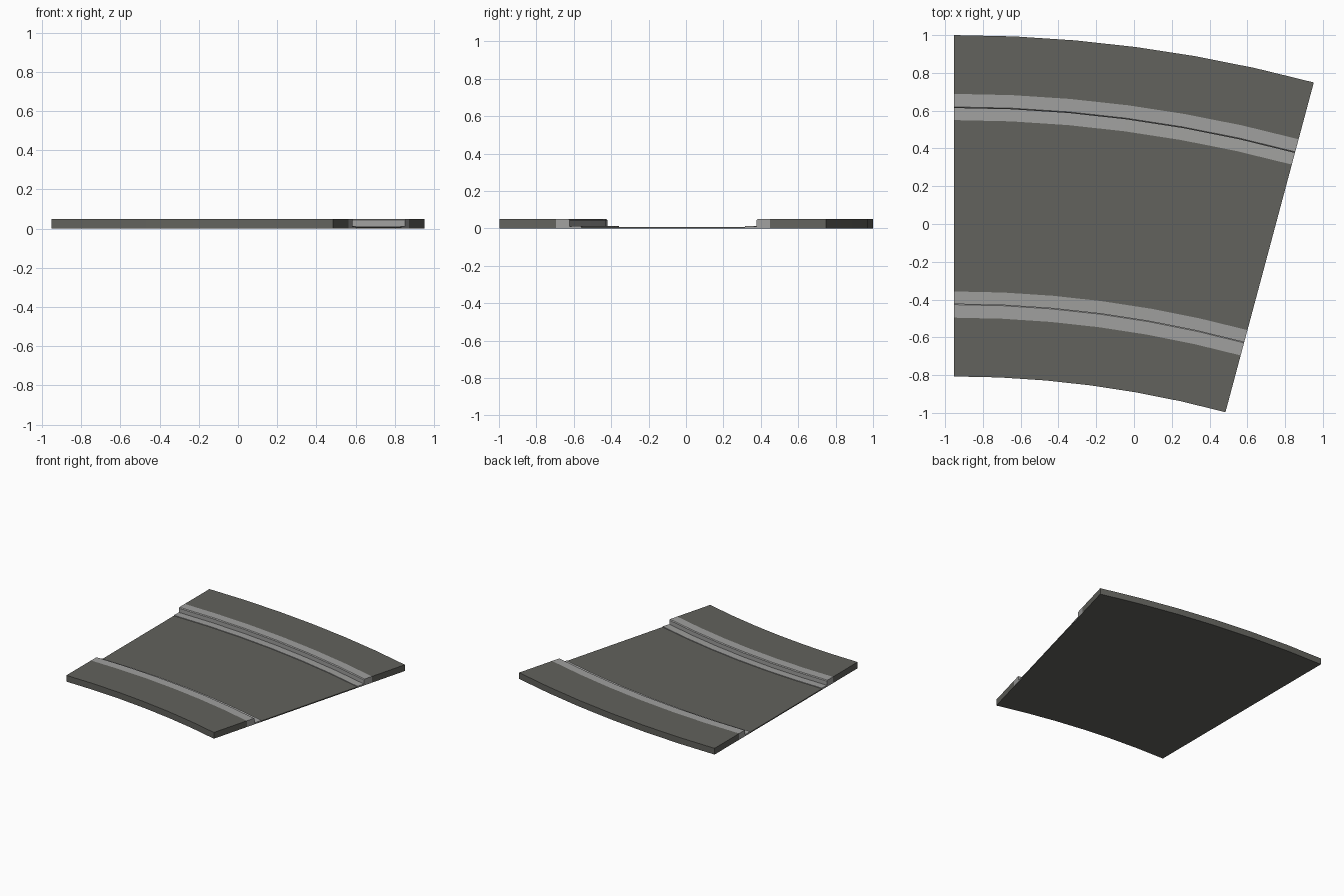
import bpy, bmesh, math

if "Cube" in bpy.data.objects:
    bpy.data.objects.remove(bpy.data.objects["Cube"])

# Shared bend: centre of the curve, total angle and number of segments
CX, CY = -0.953, -6.36
ANGLE, SEGS = math.radians(15), 6
R_OUT, R_IN = 7.36, 5.553
MID = (R_OUT + R_IN) / 2
HALF = (R_OUT - R_IN) / 2


def material(name, rgb):
    m = bpy.data.materials.new(name)
    m.diffuse_color = (*rgb, 1)
    m.use_nodes = True
    m.node_tree.nodes["Principled BSDF"].inputs["Base Color"].default_value = m.diffuse_color
    return m


asphalt = material("dark grey paving", (0.122, 0.122, 0.109))
concrete = material("light grey concrete", (0.352, 0.352, 0.345))


def sweep(name, profile, mat):
    """Sweep a closed (offset from road middle, z) profile round the bend."""
    bm = bmesh.new()
    rings = []
    for i in range(SEGS + 1):
        a = ANGLE * i / SEGS
        rings.append([bm.verts.new((CX + (MID + d) * math.sin(a),
                                    CY + (MID + d) * math.cos(a), z))
                      for d, z in profile])
    n = len(profile)
    for r0, r1 in zip(rings, rings[1:]):
        for j in range(n):
            k = (j + 1) % n
            bm.faces.new((r0[j], r0[k], r1[k], r1[j]))
    bm.faces.new(rings[0])
    bm.faces.new(rings[-1])
    bmesh.ops.recalc_face_normals(bm, faces=bm.faces[:])
    me = bpy.data.meshes.new(name)
    bm.to_mesh(me)
    bm.free()
    me.materials.append(mat)
    ob = bpy.data.objects.new(name, me)
    bpy.context.collection.objects.link(ob)
    return ob


TOP, GUTTER, ROAD = 0.05, 0.013, 0.008
BACK, FACE, LIP = HALF - 0.311, HALF - 0.386, HALF - 0.45

# Road surface
sweep("road", [(-LIP, 0), (LIP, 0), (LIP, ROAD), (-LIP, ROAD)], asphalt)

# Pavement, kerb with chamfered edge, and gutter strip on both sides
for side, s in (("outer", 1), ("inner", -1)):
    def sided(pts):
        return [(s * d, z) for d, z in pts]
    sweep(side + "_pavement",
          sided([(BACK, 0), (HALF, 0), (HALF, TOP), (BACK, TOP)]), asphalt)
    sweep(side + "_kerb",
          sided([(FACE, 0.001), (BACK, 0.001), (BACK, TOP),
                 (FACE + 0.006, TOP), (FACE, TOP - 0.006)]), concrete)
    sweep(side + "_gutter",
          sided([(LIP, 0.001), (FACE, 0.001), (FACE, GUTTER - 0.002),
                 (LIP, GUTTER)]), concrete)
    # Paved underside below kerb and gutter
    sweep(side + "_base",
          sided([(LIP, 0), (BACK, 0), (BACK, 0.001), (LIP, 0.001)]), asphalt)
